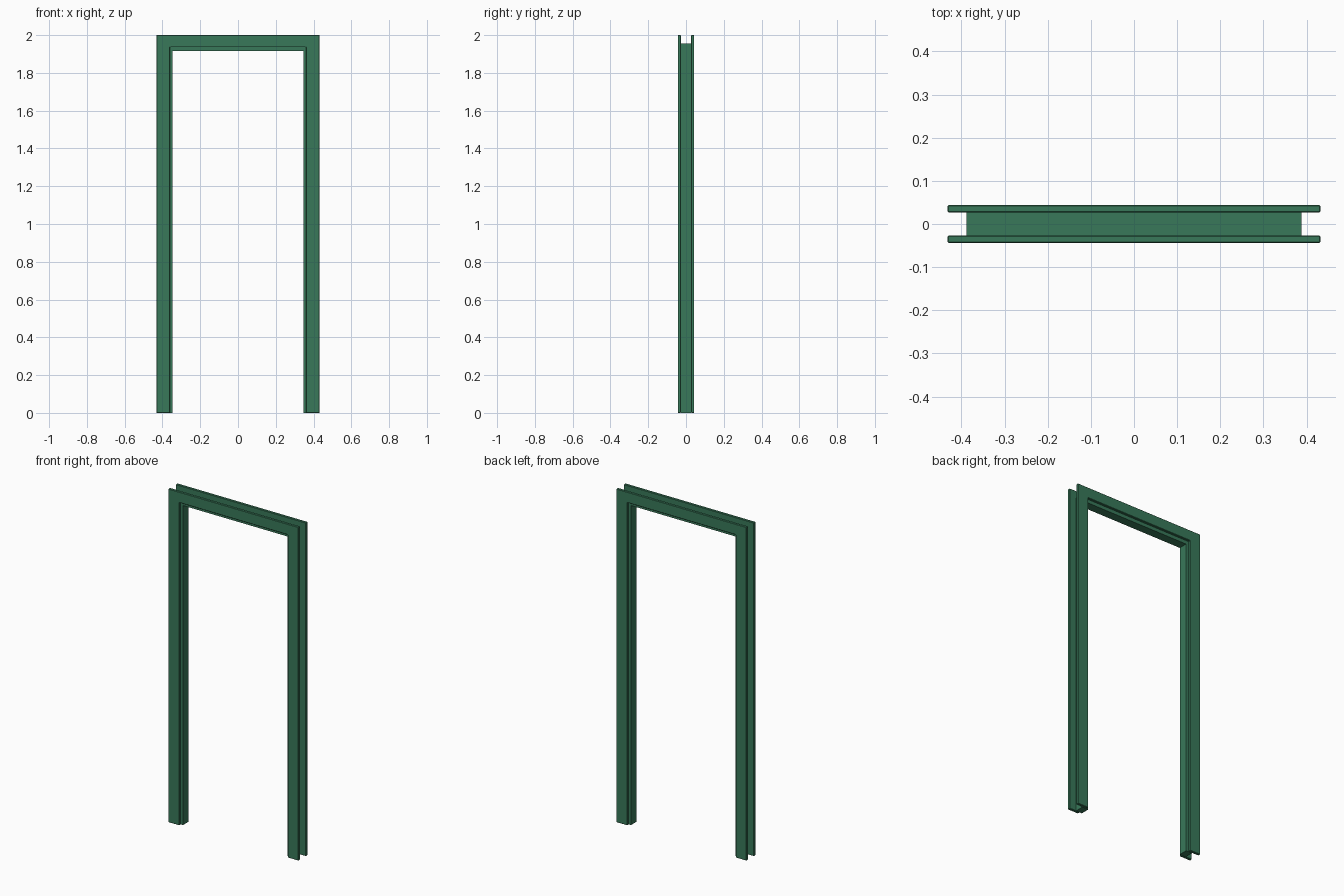
import bpy, bmesh

if "Cube" in bpy.data.objects:
    bpy.data.objects.remove(bpy.data.objects["Cube"])

green = bpy.data.materials.new("green_paint")
green.diffuse_color = (0.04, 0.19, 0.10, 1)
green.use_nodes = True
green.node_tree.nodes["Principled BSDF"].inputs["Base Color"].default_value = green.diffuse_color


def portal(name, outer, top, inner, head, y0, y1):
    """Solid upside-down U profile, extruded from y0 to y1."""
    pts = [(-outer, 0), (-inner, 0), (-inner, head), (inner, head),
           (inner, 0), (outer, 0), (outer, top), (-outer, top)]
    bm = bmesh.new()
    face = bm.faces.new([bm.verts.new((x, y0, z)) for x, z in pts])
    ext = bmesh.ops.extrude_face_region(bm, geom=[face])
    moved = [g for g in ext["geom"] if isinstance(g, bmesh.types.BMVert)]
    bmesh.ops.translate(bm, verts=moved, vec=(0, y1 - y0, 0))
    bmesh.ops.recalc_face_normals(bm, faces=bm.faces)
    mesh = bpy.data.meshes.new(name)
    bm.to_mesh(mesh)
    bm.free()
    mesh.materials.append(green)
    obj = bpy.data.objects.new(name, mesh)
    bpy.context.collection.objects.link(obj)
    return obj


# Jamb lining between the two casings
portal("jamb_lining", 0.388, 1.955, 0.346, 1.916, -0.027, 0.027)

# Flat casings on the front and back of the wall
for name, side in (("front_casing", -1), ("back_casing", 1)):
    casing = portal(name, 0.432, 2.0, 0.36, 1.936, side * 0.027, side * 0.0435)
    bevel = casing.modifiers.new("soft_edge", 'BEVEL')
    bevel.width = 0.002
    bevel.segments = 1
